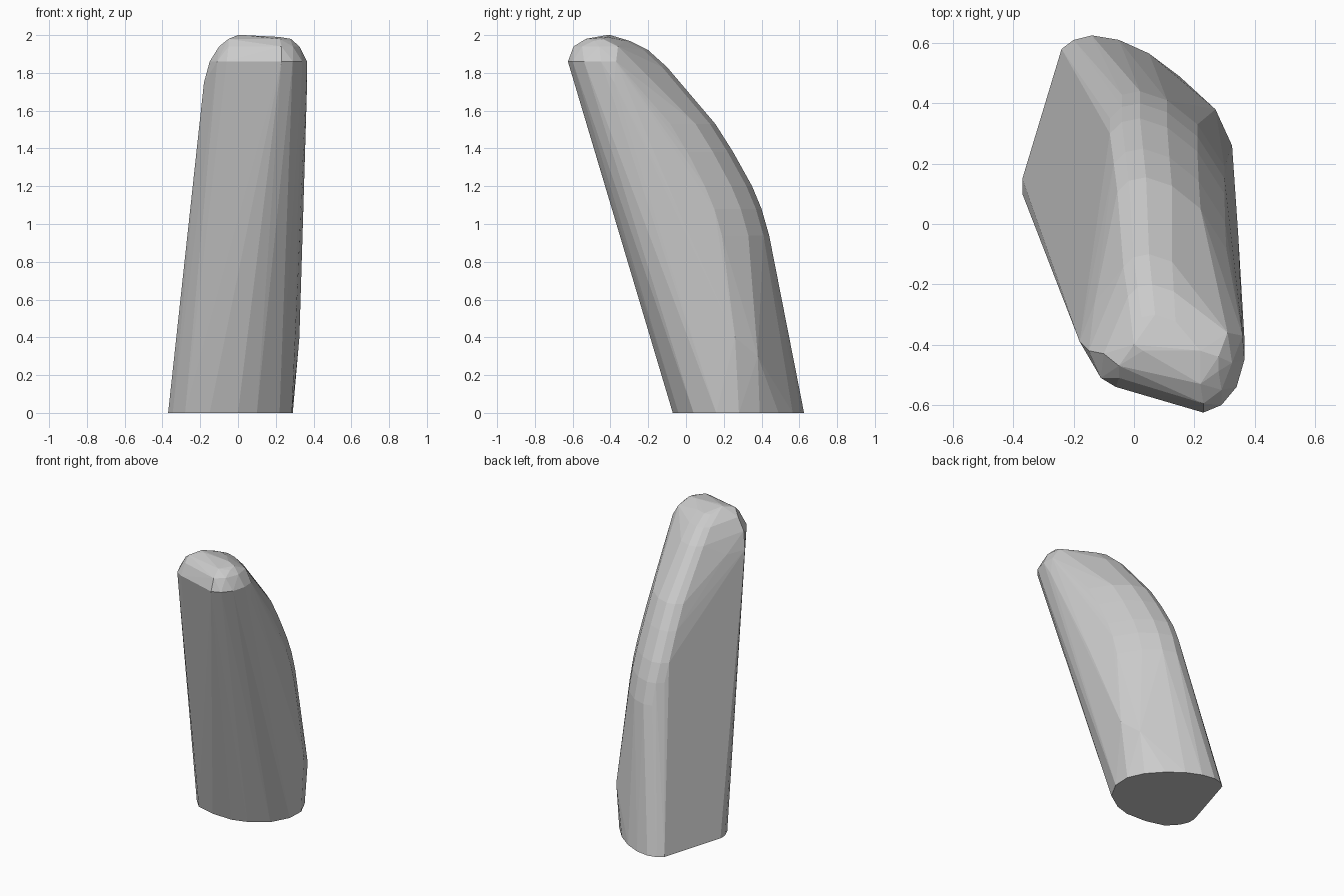
import bpy, bmesh

# Footprint on the ground
base = [(-0.37, 0.15), (-0.24, 0.58), (-0.2, 0.61), (-0.14, 0.625), (-0.05, 0.61),
        (0.05, 0.565), (0.15, 0.49), (0.24, 0.39), (0.29, 0.28), (0.285, 0.16),
        (0.22, 0.04), (0.1, -0.04), (0.0, -0.07), (-0.15, -0.065), (-0.28, -0.03),
        (-0.345, 0.04), (-0.37, 0.1)]
points = [(x, y, 0.0) for x, y in base]

# Rounded back: one arc repeated along the bending spine (x, y, z, scale)
arc = [(-0.1, -0.05), (-0.06, -0.012), (0, 0), (0.09, -0.03), (0.19, -0.11), (0.28, -0.25)]
spine = [(0.02, 0.44, 0.94, 1.0), (0.02, 0.40, 1.08, 1.0), (0.02, 0.35, 1.2, 1.0),
         (0.03, 0.25, 1.38, 0.97), (0.04, 0.155, 1.53, 0.95), (0.045, -0.01, 1.71, 0.9),
         (0.05, -0.1, 1.83, 0.85), (0.06, -0.2, 1.92, 0.8), (0.07, -0.3, 1.97, 0.75)]
for x, y, z, s in spine:
    points += [(x + s * ax, y + s * ay, z) for ax, ay in arc]

# Right flank bulge and rounded tip
points += [(0.325, 0.26, 0.4), (0.27, 0.38, 0.3), (0.345, -0.03, 1.05)]
tip = {
    1.75: [(-0.18, -0.39), (-0.13, -0.26), (0.366, -0.38)],
    1.86: [(-0.11, -0.51), (-0.06, -0.54), (0.23, -0.625), (0.29, -0.6), (0.34, -0.54),
           (0.366, -0.45), (0.36, -0.37), (-0.15, -0.42)],
    1.94: [(-0.1, -0.43), (-0.05, -0.51), (0.23, -0.595), (0.29, -0.55), (0.325, -0.46),
           (0.31, -0.36)],
    1.98: [(-0.05, -0.47), (0.22, -0.53), (0.28, -0.44)],
    2.0: [(0.0, -0.4), (0.03, -0.42)],
    1.99: [(0.22, -0.42)],
}
for z, ring in tip.items():
    points += [(x, y, z) for x, y in ring]

# Faceted convex skin around all the rings
bm = bmesh.new()
for p in points:
    bm.verts.new(p)
hull = bmesh.ops.convex_hull(bm, input=bm.verts)
inside = [g for g in hull["geom_interior"] if isinstance(g, bmesh.types.BMVert)]
bmesh.ops.delete(bm, geom=inside, context='VERTS')
bmesh.ops.dissolve_limit(bm, angle_limit=0.02, verts=bm.verts, edges=bm.edges)
bmesh.ops.recalc_face_normals(bm, faces=bm.faces)

mesh = bpy.data.meshes.new("leaning_stone")
bm.to_mesh(mesh)
bm.free()
stone = bpy.data.objects.new("leaning_stone", mesh)
bpy.context.collection.objects.link(stone)
